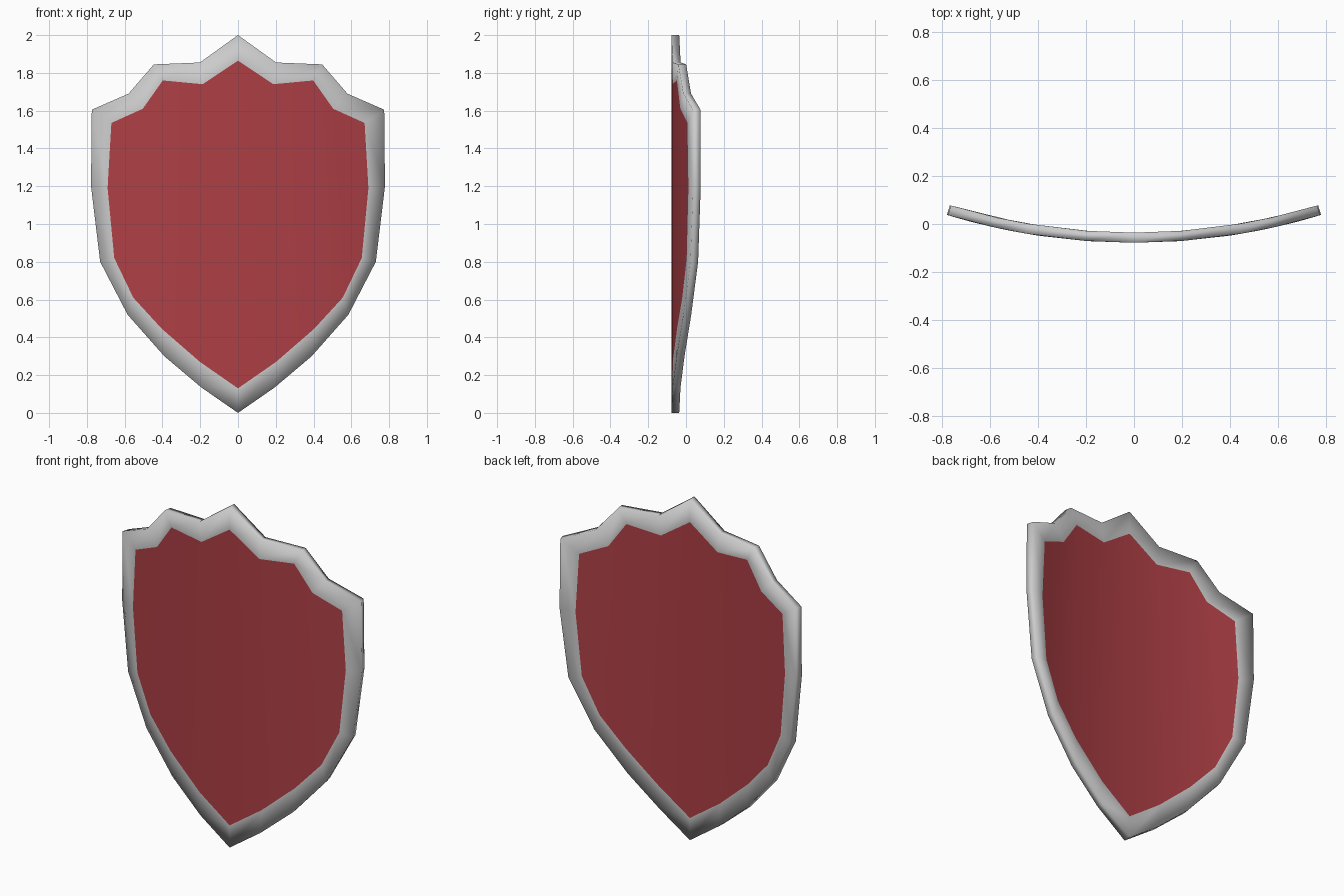
import bpy, bmesh, math

if "Cube" in bpy.data.objects:
    bpy.data.objects.remove(bpy.data.objects["Cube"])

RADIUS = 2.65      # bend of the shield around a vertical axis
HALF = 0.021       # half thickness
MID_Y = -0.057     # depth of the middle surface at x = 0

# Right half of the outlines (x, z), from top point to bottom point
OUTER = [(0, 2.0), (0.2, 1.855), (0.442, 1.845), (0.575, 1.69), (0.768, 1.605),
         (0.772, 1.2), (0.724, 0.8), (0.58, 0.52), (0.387, 0.3), (0.193, 0.135), (0, 0.0)]
INNER = [(0, 1.865), (0.185, 1.74), (0.395, 1.76), (0.5, 1.61), (0.665, 1.535),
         (0.685, 1.19), (0.65, 0.82), (0.55, 0.61), (0.4, 0.445), (0.2, 0.27), (0, 0.13)]


def bent(x, z, side):
    """Point on the front (side=-1) or back (side=1) of the curved shield."""
    a = math.asin(x / RADIUS)
    r = RADIUS - side * HALF
    return (r * math.sin(a), MID_Y + RADIUS - r * math.cos(a), z)


def loop(half):
    return half + [(-x, z) for x, z in half[-2:0:-1]]


def finish(bm, name, color=None):
    bmesh.ops.recalc_face_normals(bm, faces=bm.faces)
    me = bpy.data.meshes.new(name)
    bm.to_mesh(me)
    bm.free()
    me.shade_smooth()
    ob = bpy.data.objects.new(name, me)
    bpy.context.collection.objects.link(ob)
    if color:
        mat = bpy.data.materials.new(name + "_red")
        mat.diffuse_color = color
        mat.use_nodes = True
        mat.node_tree.nodes["Principled BSDF"].inputs["Base Color"].default_value = mat.diffuse_color
        me.materials.append(mat)
    return ob


# Metal rim: front band, back band and outer wall
bm = bmesh.new()
rings = [[bm.verts.new(bent(x, z, s)) for x, z in loop(pts)]
         for pts, s in ((INNER, -1), (OUTER, -1), (OUTER, 1), (INNER, 1))]
n = len(rings[0])
for a, b in zip(rings, rings[1:]):
    for i in range(n):
        j = (i + 1) % n
        bm.faces.new((a[i], a[j], b[j], b[i]))
finish(bm, "rim")

# Red field: vertical strips on front and back, closed at the edge
bm = bmesh.new()
sheets = [[bm.verts.new(bent(x, z, s)) for x, z in loop(INNER)] for s in (-1, 1)]
last = len(INNER) - 1
for v in sheets:
    for sign in (1, -1):
        idx = [(sign * i) % n for i in range(last + 1)]
        for i in range(last // 2):
            ring = [idx[i], idx[i + 1], idx[last - i - 1], idx[last - i]]
            bm.faces.new([v[k] for k in dict.fromkeys(ring)])
for i in range(n):
    j = (i + 1) % n
    bm.faces.new((sheets[0][i], sheets[0][j], sheets[1][j], sheets[1][i]))
bmesh.ops.recalc_face_normals(bm, faces=bm.faces)
# The edge wall is hidden by the rim, so only the two faces are kept
wall = [f for f in bm.faces if len({v in sheets[0] for v in f.verts}) == 2]
bmesh.ops.delete(bm, geom=wall, context='FACES_ONLY')
me = bpy.data.meshes.new("red_field")
bm.to_mesh(me)
bm.free()
me.shade_smooth()
field = bpy.data.objects.new("red_field", me)
bpy.context.collection.objects.link(field)
mat = bpy.data.materials.new("red")
mat.diffuse_color = (0.42, 0.05, 0.06, 1)
mat.use_nodes = True
mat.node_tree.nodes["Principled BSDF"].inputs["Base Color"].default_value = mat.diffuse_color
me.materials.append(mat)
